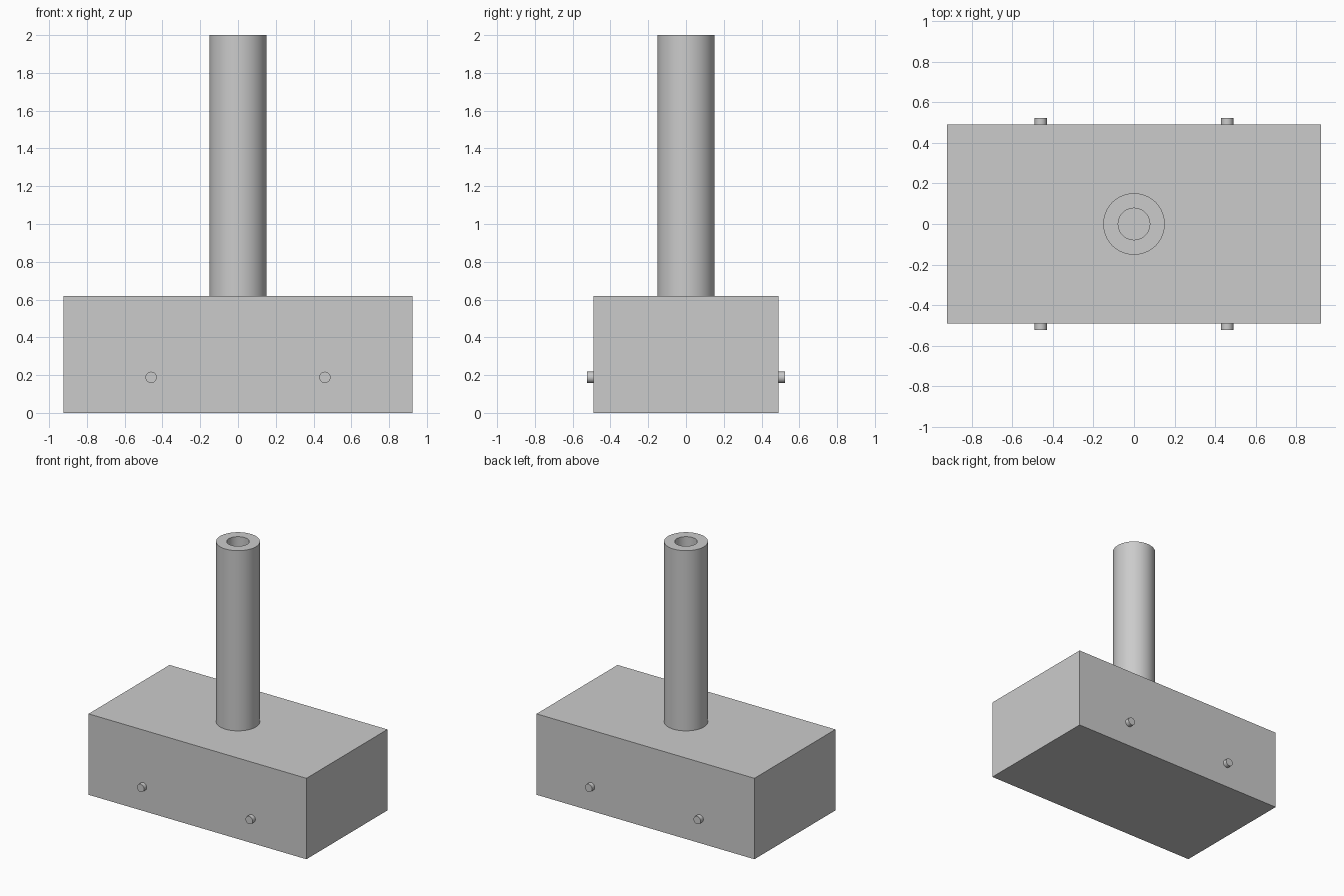
import bpy
import bmesh
import math

cube = bpy.data.objects.get("Cube")
if cube:
    bpy.data.objects.remove(cube, do_unlink=True)

GREY = (0.6, 0.6, 0.6, 1)
grey = bpy.data.materials.new("plain grey")
grey.use_nodes = True
grey.diffuse_color = GREY
grey.node_tree.nodes["Principled BSDF"].inputs["Base Color"].default_value = GREY

BLOCK_X, BLOCK_Y, BLOCK_Z = 1.846, 0.98, 0.62
TOP = 2.0


def finish(obj, name):
    obj.name = name
    obj.data.name = name
    obj.data.materials.append(grey)
    return obj


def smooth(obj):
    bpy.ops.object.select_all(action="DESELECT")
    obj.select_set(True)
    bpy.context.view_layer.objects.active = obj
    bpy.ops.object.shade_smooth_by_angle(angle=math.radians(30))


# Block
bpy.ops.mesh.primitive_cube_add(size=1, location=(0, 0, BLOCK_Z / 2))
block = finish(bpy.context.object, "block")
block.scale = (BLOCK_X, BLOCK_Y, BLOCK_Z)
bpy.ops.object.transform_apply(location=False, rotation=False, scale=True)

# Hollow handle tube, turned from its wall profile
OUTER, INNER = 0.152, 0.078
profile = [(OUTER, BLOCK_Z), (OUTER, TOP), (INNER, TOP), (INNER, BLOCK_Z)]
bm = bmesh.new()
verts = [bm.verts.new((r, 0, z)) for r, z in profile]
edges = [bm.edges.new((verts[i], verts[(i + 1) % 4])) for i in range(4)]
bmesh.ops.spin(bm, geom=verts + edges, cent=(0, 0, 0), axis=(0, 0, 1),
               angle=math.tau, steps=64, use_merge=True)
bmesh.ops.remove_doubles(bm, verts=bm.verts, dist=0.0001)
bmesh.ops.recalc_face_normals(bm, faces=bm.faces)
mesh = bpy.data.meshes.new("handle_tube")
bm.to_mesh(mesh)
bm.free()
tube = bpy.data.objects.new("handle_tube", mesh)
bpy.context.collection.objects.link(tube)
smooth(finish(tube, "handle_tube"))

# Short pins standing out of the front and back faces
PIN_OUT, PIN_IN = 0.523, 0.45
for end, sy in (("front", -1), ("back", 1)):
    for side, sx in (("right", -1), ("left", 1)):
        bpy.ops.mesh.primitive_cylinder_add(
            vertices=32, radius=0.03, depth=PIN_OUT - PIN_IN,
            location=(sx * 0.46, sy * (PIN_OUT + PIN_IN) / 2, 0.188),
            rotation=(math.pi / 2, 0, 0))
        smooth(finish(bpy.context.object, f"{end}_{side}_pin"))
